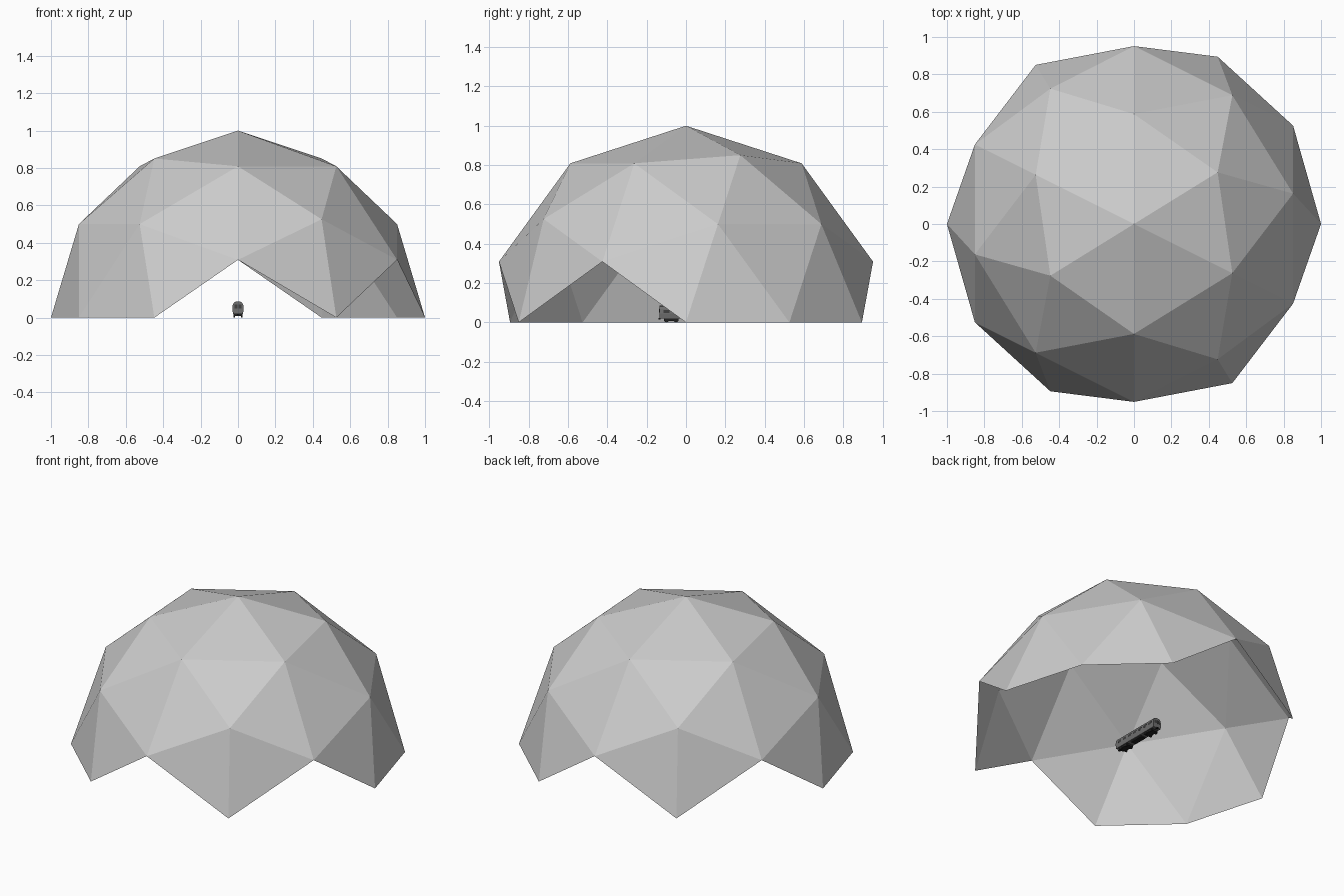
import bpy, bmesh, math
from mathutils import Vector, Matrix

if "Cube" in bpy.data.objects:
    bpy.data.objects.remove(bpy.data.objects["Cube"])


def material(name, rgb):
    m = bpy.data.materials.new(name)
    m.diffuse_color = (*rgb, 1)
    m.use_nodes = True
    m.node_tree.nodes["Principled BSDF"].inputs["Base Color"].default_value = m.diffuse_color
    return m


GREY = material("dome grey", (0.6, 0.6, 0.6))
BODY = material("carriage grey", (0.16, 0.16, 0.16))
GLASS = material("dark glass", (0.05, 0.05, 0.05))
BLACK = material("undercarriage black", (0.015, 0.015, 0.015))


def finish(name, bm, mat):
    me = bpy.data.meshes.new(name)
    bm.to_mesh(me)
    bm.free()
    me.materials.append(mat)
    ob = bpy.data.objects.new(name, me)
    bpy.context.collection.objects.link(ob)
    return ob


def add_box(bm, centre, size):
    mtx = Matrix.Translation(centre) @ Matrix.Diagonal((*size, 1))
    bmesh.ops.create_cube(bm, size=1, matrix=mtx)


# Geodesic dome: icosahedron corners plus edge midpoints on a unit sphere,
# keeping only the triangles that lie fully above the ground
a, b = 0.52573, 0.85065
corners = []
for s in (-1, 1):
    for t in (-1, 1):
        corners += [Vector((s * a, 0, t * b)), Vector((0, s * b, t * a)), Vector((s * b, t * a, 0))]
mids = [(p + q).normalized() for i, p in enumerate(corners) for q in corners[:i] if p.dot(q) > 0.4]
turn = Matrix.Rotation(math.atan2(a, b), 3, 'Z')
bm = bmesh.new()
for p in corners + mids:
    bm.verts.new(turn @ p)
bmesh.ops.convex_hull(bm, input=bm.verts[:])
low = [v for v in bm.verts if v.co.z < -0.01]
bmesh.ops.delete(bm, geom=low, context='VERTS')
finish("dome", bm, GREY)

# Rail carriage body: rounded cross-section drawn along y
Y0, Y1 = -0.135, 0.215
half = [(0.027, 0.02), (0.030, 0.045), (0.028, 0.068), (0.022, 0.080), (0.010, 0.086)]
section = half + [(-x, z) for x, z in reversed(half)]
bm = bmesh.new()
face = bm.faces.new([bm.verts.new((x, Y0, z)) for x, z in section])
ext = bmesh.ops.extrude_face_region(bm, geom=[face])
bmesh.ops.translate(bm, vec=(0, Y1 - Y0, 0), verts=[g for g in ext["geom"] if isinstance(g, bmesh.types.BMVert)])
bmesh.ops.recalc_face_normals(bm, faces=bm.faces[:])
finish("carriage_body", bm, BODY)

# Windows on both sides and both ends
bm = bmesh.new()
for i in range(7):
    y = Y0 + 0.035 + i * (Y1 - Y0 - 0.07) / 6
    for s in (-1, 1):
        add_box(bm, (s * 0.028, y, 0.056), (0.004, 0.03, 0.016))
for y in (Y0, Y1):
    for s in (-1, 1):
        add_box(bm, (s * 0.012, y, 0.06), (0.016, 0.003, 0.02))
finish("carriage_windows", bm, GLASS)

# Underframe, bogies, wheels and couplers
bm = bmesh.new()
add_box(bm, (0, 0.04, 0.017), (0.036, 0.09, 0.012))
for yc in (-0.075, 0.155):
    add_box(bm, (0, yc, 0.014), (0.044, 0.075, 0.012))
    for dy in (-0.024, 0.024):
        for s in (-1, 1):
            mtx = Matrix.Translation((s * 0.021, yc + dy, 0.0105)) @ Matrix.Rotation(math.pi / 2, 4, 'Y')
            bmesh.ops.create_cone(bm, cap_ends=True, segments=12, radius1=0.0105, radius2=0.0105,
                                  depth=0.008, matrix=mtx)
for y in (Y0, Y1):
    add_box(bm, (0, y, 0.019), (0.012, 0.012, 0.008))
finish("undercarriage", bm, BLACK)
